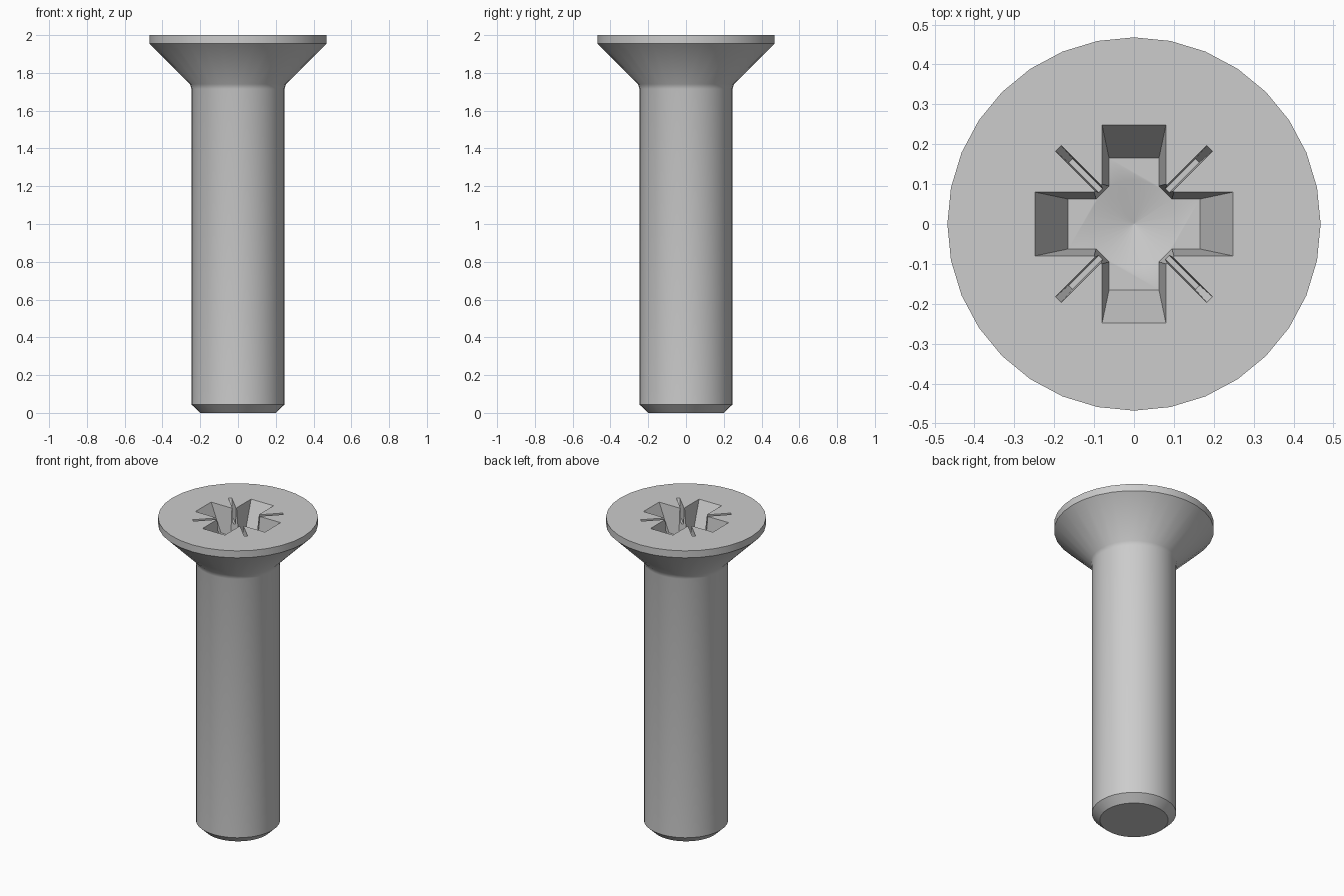
import bpy, bmesh
from math import cos, sin, tau, pi

if "Cube" in bpy.data.objects:
    bpy.data.objects.remove(bpy.data.objects["Cube"])

SIDES = 32
TOP = 2.0
RECESS_DEPTH = 0.17
SLOT_DEPTH = 0.1

steel = bpy.data.materials.new("plain steel")
steel.use_nodes = True
grey = (0.604, 0.604, 0.604, 1)
steel.diffuse_color = grey
steel.node_tree.nodes["Principled BSDF"].inputs["Base Color"].default_value = grey


def loft(name, rings):
    """Closed solid through rings with equal point counts."""
    bm = bmesh.new()
    loops = [[bm.verts.new(p) for p in ring] for ring in rings]
    n = len(loops[0])
    for a, b in zip(loops, loops[1:]):
        for i in range(n):
            j = (i + 1) % n
            bm.faces.new((a[i], a[j], b[j], b[i]))
    bm.faces.new(loops[0][::-1])
    bm.faces.new(loops[-1])
    bmesh.ops.recalc_face_normals(bm, faces=bm.faces)
    mesh = bpy.data.meshes.new(name)
    bm.to_mesh(mesh)
    bm.free()
    mesh.materials.append(steel)
    obj = bpy.data.objects.new(name, mesh)
    bpy.context.collection.objects.link(obj)
    return obj


def circle(r, z):
    return [(r * cos(tau * i / SIDES), r * sin(tau * i / SIDES), z) for i in range(SIDES)]


def tapered(outline, top, bottom, depth):
    """Rings of a tapering pocket that starts just above the head."""
    rings = []
    for t in (-0.1, 1):
        values = [a + (b - a) * t for a, b in zip(top, bottom)]
        rings.append([(x, y, TOP - depth * t) for x, y in outline(*values)])
    return rings


def cross(reach, half, corner):
    """Cross with chamfered inner corners."""
    quarter = [(reach, half), (corner, half), (half, corner), (half, reach)]
    points = []
    for k in range(4):
        c, s = round(cos(k * pi / 2)), round(sin(k * pi / 2))
        points += [(c * x - s * y, s * x + c * y) for x, y in quarter]
    return points


def diagonal_bar(reach, half, sign):
    """Thin bar through the centre at 45 degrees."""
    c, s = cos(pi / 4), sin(pi / 4) * sign
    box = [(reach, half), (-reach, half), (-reach, -half), (reach, -half)]
    return [(c * x - s * y, s * x + c * y) for x, y in box]


# Shank and countersunk head, turned from one profile
profile = [(0.2, 0), (0.247, 0.045), (0.247, 1.715), (0.254, 1.741),
           (0.468, 1.955), (0.468, TOP)]
screw = loft("countersunk_screw", [circle(r, z) for r, z in profile])

# Cross recess, conical recess floor and thin diagonal slots
floor = TOP - RECESS_DEPTH
cutters = [
    loft("cross_cutter", tapered(cross, (0.248, 0.08, 0.1), (0.165, 0.0625, 0.095), RECESS_DEPTH)),
    loft("cone_cutter", [circle(0.002, floor - 0.055), circle(0.11, floor), circle(0.01, floor + 0.05)]),
]
for sign in (1, -1):
    cutters.append(loft("slot_cutter", tapered(
        diagonal_bar, (0.268, 0.01, sign), (0.225, 0.007, sign), SLOT_DEPTH)))

bpy.context.view_layer.objects.active = screw
for cutter in cutters:
    cutter.hide_render = True
    cut = screw.modifiers.new("cut", "BOOLEAN")
    cut.operation = "DIFFERENCE"
    cut.solver = "EXACT"
    cut.object = cutter
    bpy.ops.object.modifier_apply(modifier=cut.name)
    bpy.data.objects.remove(cutter)

# Smooth round surfaces with crisp edges
bpy.ops.object.select_all(action="DESELECT")
screw.select_set(True)
bpy.ops.object.shade_smooth_by_angle(angle=pi / 6)
